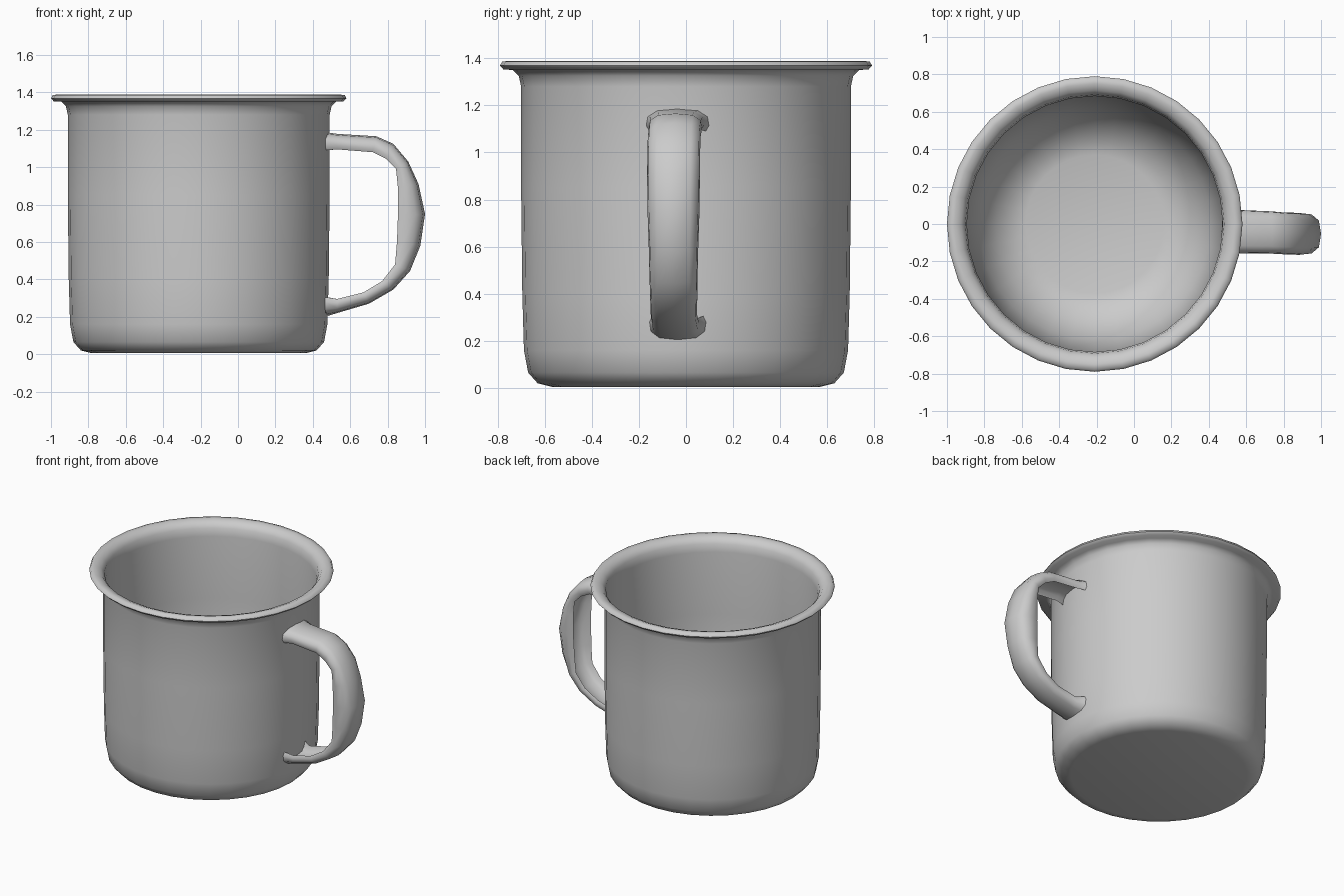
import bpy, bmesh
from math import pi, sqrt, sin, cos

CX = -0.21      # axis of the cup in x
SEGMENTS = 32


def make_object(name, bm, angle):
    bmesh.ops.recalc_face_normals(bm, faces=bm.faces)
    mesh = bpy.data.meshes.new(name)
    bm.to_mesh(mesh)
    bm.free()
    obj = bpy.data.objects.new(name, mesh)
    bpy.context.collection.objects.link(obj)
    bpy.ops.object.select_all(action='DESELECT')
    obj.select_set(True)
    bpy.context.view_layer.objects.active = obj
    bpy.ops.object.shade_smooth_by_angle(angle=angle)
    return obj


def bridge(bm, rings, closed=True):
    for a, b in zip(rings, rings[1:]):
        n = len(a)
        for i in range(n):
            j = (i + 1) % n
            bm.faces.new((a[i], a[j], b[j], b[i]))


# Cup: outer wall, rolled rim, inner wall and bowl-shaped floor in one profile
profile = [
    (0.57, 0.005), (0.63, 0.02), (0.67, 0.065), (0.688, 0.16), (0.695, 0.40),
    (0.70, 0.85), (0.70, 1.28), (0.71, 1.325), (0.735, 1.35), (0.775, 1.352),
    (0.79, 1.368), (0.78, 1.386), (0.75, 1.388), (0.715, 1.375), (0.692, 1.345),
    (0.684, 1.29), (0.682, 0.85), (0.665, 0.45), (0.62, 0.25), (0.53, 0.12),
    (0.44, 0.06), (0.37, 0.04),
]
bm = bmesh.new()
rings = []
for r, z in profile:
    rings.append([bm.verts.new((CX + r * cos(2 * pi * i / SEGMENTS),
                                r * sin(2 * pi * i / SEGMENTS), z))
                  for i in range(SEGMENTS)])
bridge(bm, rings)
bm.faces.new(rings[0])
bm.faces.new(rings[-1])
make_object("cup", bm, 1.0)

# Handle: channel section swept along outer/inner edge pairs
# station: outer x, outer z, inner x, inner z, centre y, half width
stations = [
    (0.49, 1.185, 0.49, 1.09, -0.035, 0.135),
    (0.53, 1.178, 0.53, 1.095, -0.04, 0.116),
    (0.74, 1.165, 0.72, 1.08, -0.045, 0.113),
    (0.83, 1.125, 0.79, 1.045, -0.05, 0.112),
    (0.91, 1.03, 0.845, 0.99, -0.052, 0.112),
    (0.965, 0.91, 0.855, 0.89, -0.053, 0.112),
    (1.00, 0.75, 0.855, 0.74, -0.053, 0.11),
    (0.975, 0.58, 0.85, 0.60, -0.053, 0.105),
    (0.92, 0.445, 0.84, 0.48, -0.053, 0.102),
    (0.83, 0.345, 0.77, 0.39, -0.052, 0.10),
    (0.70, 0.27, 0.67, 0.33, -0.052, 0.098),
    (0.53, 0.22, 0.53, 0.295, -0.045, 0.10),
    (0.49, 0.205, 0.49, 0.305, -0.035, 0.12),
]
# half section: (across, depth from outer to inner edge)
half = [(1.0, 0.75), (0.95, 0.35), (0.65, 0.08), (0.0, 0.0)]
hollow = [(0.0, 0.35), (0.55, 0.42), (0.78, 0.65), (0.90, 1.0)]
mirror = lambda pts: [(-a, d) for a, d in reversed(pts) if a > 0]
section = half + mirror(half) + mirror(hollow) + hollow

bm = bmesh.new()
rings = []
for k, (ox, oz, ix, iz, cy, w) in enumerate(stations):
    ring = []
    for a, d in section:
        x, y, z = ox + (ix - ox) * d, cy + a * w, oz + (iz - oz) * d
        if k in (0, len(stations) - 1):      # ends sink into the cup wall
            x = CX + sqrt(0.692 ** 2 - y * y)
        ring.append(bm.verts.new((x, y, z)))
    rings.append(ring)
bridge(bm, rings)
bm.faces.new(rings[0])
bm.faces.new(rings[-1])
make_object("handle", bm, 1.1)
